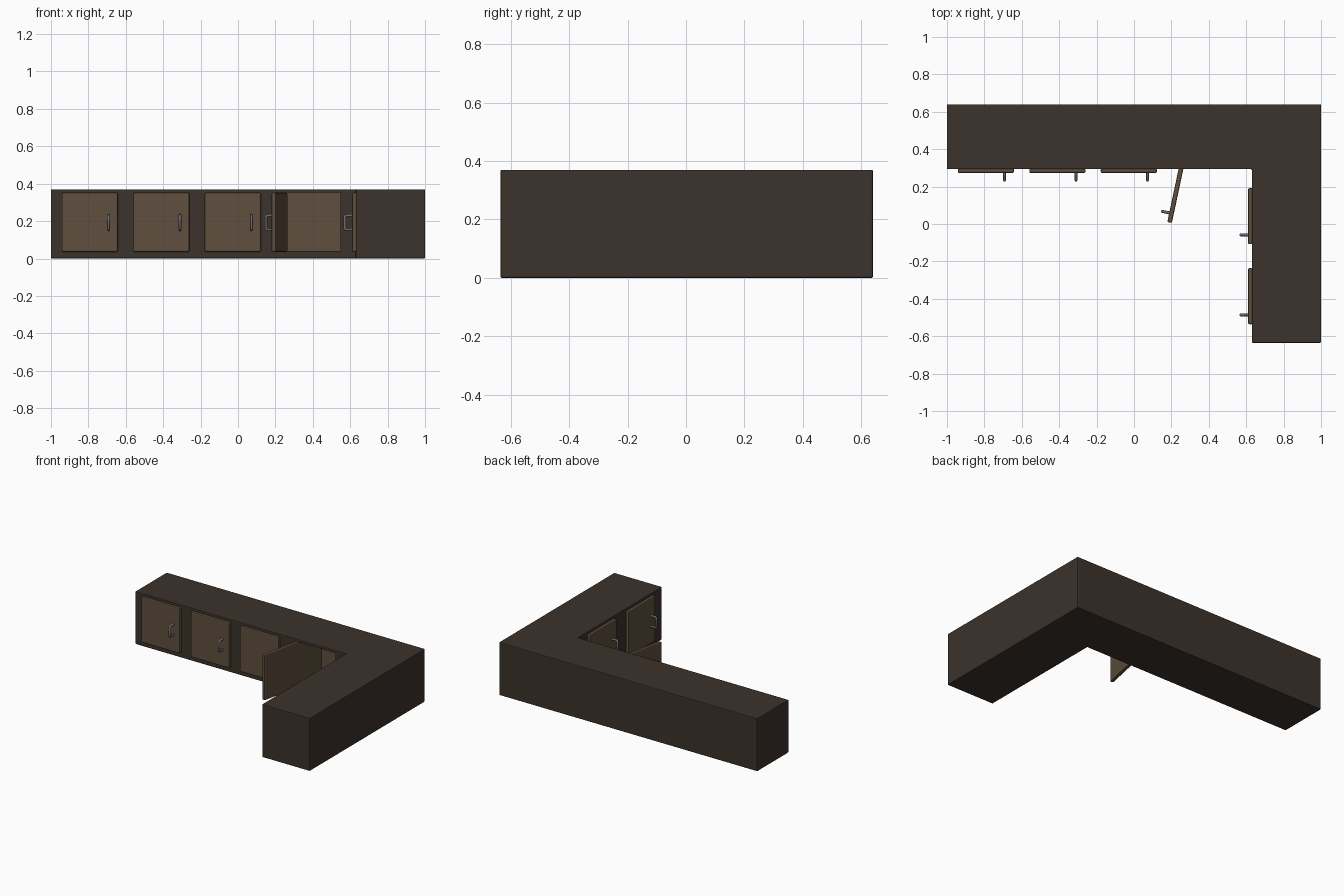
import bpy, bmesh
from math import radians

if "Cube" in bpy.data.objects:
    bpy.data.objects.remove(bpy.data.objects["Cube"])


def material(name, rgb):
    m = bpy.data.materials.new(name)
    m.diffuse_color = (*rgb, 1)
    m.use_nodes = True
    m.node_tree.nodes["Principled BSDF"].inputs["Base Color"].default_value = m.diffuse_color
    return m


DARK = material("dark_wood", (0.045, 0.032, 0.024))
WOOD = material("door_wood", (0.115, 0.078, 0.047))
METAL = material("handle_metal", (0.16, 0.16, 0.16))


def prism(name, outline, z0, z1, mats, bevel=0.0):
    """Extrude a flat outline upwards into a solid object."""
    bm = bmesh.new()
    face = bm.faces.new([bm.verts.new((x, y, z0)) for x, y in outline])
    ext = bmesh.ops.extrude_face_region(bm, geom=[face])
    verts = [v for v in ext["geom"] if isinstance(v, bmesh.types.BMVert)]
    bmesh.ops.translate(bm, verts=verts, vec=(0, 0, z1 - z0))
    bmesh.ops.recalc_face_normals(bm, faces=bm.faces)
    if bevel:
        bmesh.ops.bevel(bm, geom=bm.edges[:], offset=bevel, segments=2,
                        profile=0.5, affect='EDGES')
    me = bpy.data.meshes.new(name)
    bm.to_mesh(me)
    bm.free()
    for m in mats:
        me.materials.append(m)
    ob = bpy.data.objects.new(name, me)
    bpy.context.collection.objects.link(ob)
    return ob


def rect(x0, y0, x1, y1):
    return [(x0, y0), (x1, y0), (x1, y1), (x0, y1)]


# L-shaped cabinet body
body = prism("cabinet_body",
             [(-1, 0.64), (-1, 0.293), (0.63, 0.293), (0.63, -0.635),
              (1, -0.635), (1, 0.64)], 0, 0.37, [DARK, WOOD], 0.005)

# open compartment, cut out with lighter wood inside
cutter = prism("compartment_cutter", rect(0.262, 0.2, 0.548, 0.55),
               0.04, 0.352, [DARK, WOOD])
for p in cutter.data.polygons:
    p.material_index = 1
cut = body.modifiers.new("compartment", 'BOOLEAN')
cut.object = cutter
cut.operation = 'DIFFERENCE'
cut.solver = 'EXACT'
cutter.hide_render = True
cutter.hide_viewport = True
cutter.display_type = 'WIRE'

DOOR_W = 0.3


def door(name, x, y, angle):
    """Door hinged at (x, y) with a U-shaped pull near its free edge."""
    panel = prism(name, rect(0, -0.02, DOOR_W, 0.005), 0.035, 0.352, [WOOD], 0.007)
    cu = bpy.data.curves.new(name + "_handle", 'CURVE')
    cu.dimensions = '3D'
    cu.bevel_depth = 0.008
    cu.bevel_resolution = 1
    cu.use_fill_caps = True
    path = [(-0.018, 0.155), (-0.053, 0.155), (-0.059, 0.161),
            (-0.059, 0.224), (-0.053, 0.23), (-0.018, 0.23)]
    sp = cu.splines.new('POLY')
    sp.points.add(len(path) - 1)
    for pt, (py, pz) in zip(sp.points, path):
        pt.co = (0.25, py, pz, 1)
    cu.materials.append(METAL)
    handle = bpy.data.objects.new(name + "_handle", cu)
    bpy.context.collection.objects.link(handle)
    for ob in (panel, handle):
        ob.location = (x, y, 0)
        ob.rotation_euler.z = radians(angle)


# closed doors on the long wing
for i, x in enumerate((-0.942, -0.56, -0.178)):
    door(f"long_wing_door_{i + 1}", x, 0.293, 0)
# door standing open in front of the compartment
door("open_door", 0.26, 0.3, -102)
# closed doors on the short wing
for i, y in enumerate((0.192, -0.236)):
    door(f"short_wing_door_{i + 1}", 0.63, y, -90)
